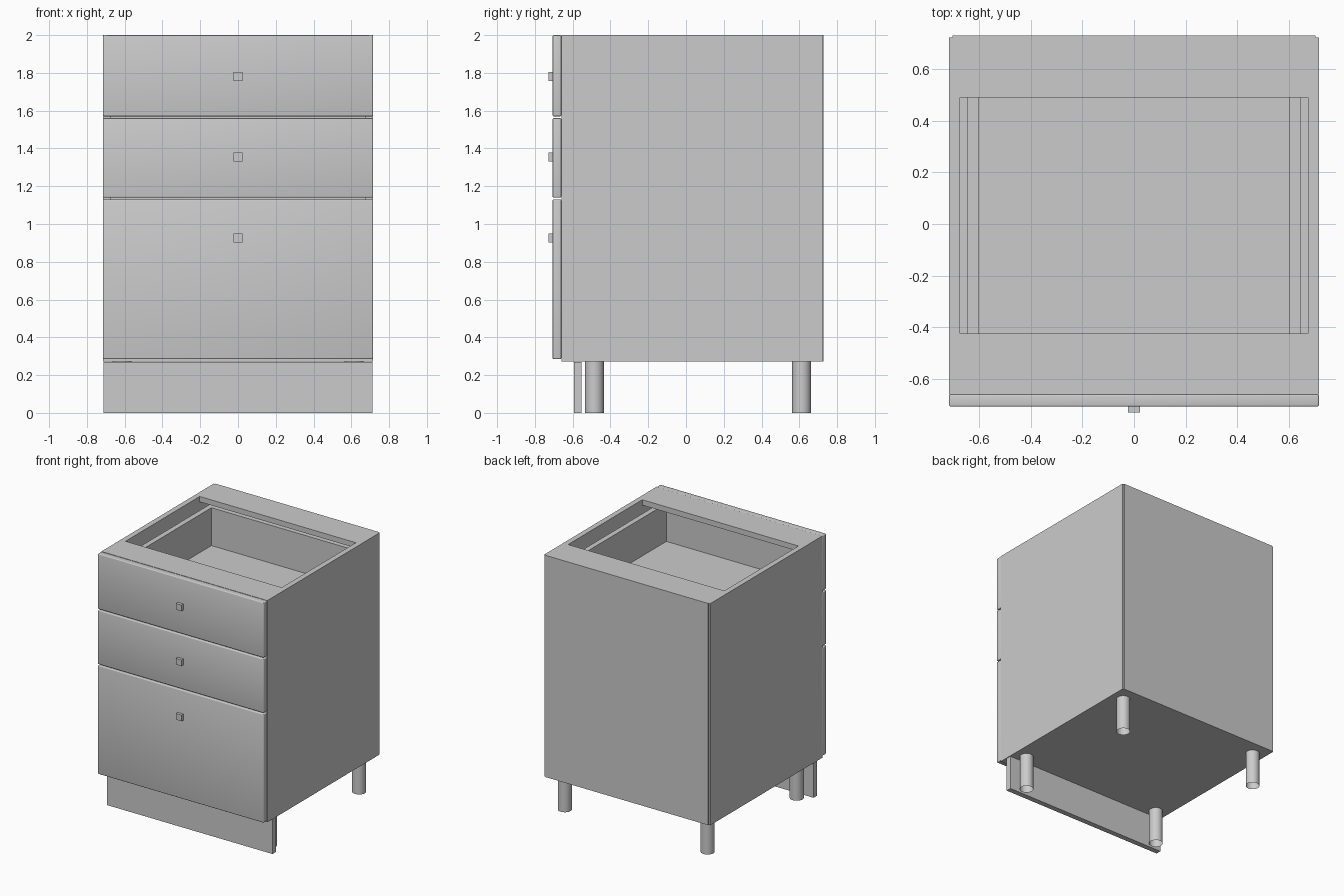
import bpy
import bmesh
from mathutils import Vector

if "Cube" in bpy.data.objects:
    bpy.data.objects.remove(bpy.data.objects["Cube"], do_unlink=True)

# Single painted finish
grey = bpy.data.materials.new("light_grey")
grey.use_nodes = True
GREY = (0.6, 0.6, 0.6, 1)
grey.diffuse_color = GREY
grey.node_tree.nodes["Principled BSDF"].inputs["Base Color"].default_value = GREY


def finish(name, bm):
    mesh = bpy.data.meshes.new(name)
    bm.to_mesh(mesh)
    bm.free()
    mesh.materials.append(grey)
    obj = bpy.data.objects.new(name, mesh)
    bpy.context.collection.objects.link(obj)
    return obj


def box(name, x, y, z, bevel=0):
    """Box from (min, max) pairs; a bevel also gives it soft shading."""
    lo, hi = Vector((x[0], y[0], z[0])), Vector((x[1], y[1], z[1]))
    bm = bmesh.new()
    bmesh.ops.create_cube(bm, size=1)
    for v in bm.verts:
        v.co = (lo + hi) / 2 + v.co * (hi - lo)
    if bevel:
        bmesh.ops.bevel(bm, geom=bm.edges[:], offset=bevel, segments=3,
                        profile=0.5, affect='EDGES')
        for f in bm.faces:
            f.smooth = True
    return finish(name, bm)


W, T = 0.715, 0.042           # half width, board thickness
IN = W - T                    # inner half width
FRONT, BACK = -0.66, 0.722    # carcass depth
BASE, TOP = 0.273, 2.0        # carcass height

# Carcass
for side, s in (("left", 1), ("right", -1)):
    box(side + "_side_panel", sorted((s * IN, s * W)), (FRONT, BACK), (BASE, TOP))
box("bottom_panel", (-IN, IN), (FRONT, BACK), (BASE, BASE + T))
box("front_top_rail", (-IN, IN), (FRONT, -0.423), (TOP - T, TOP))
box("rear_top_rail", (-IN, IN), (0.49, BACK), (TOP - T, TOP))
box("back_panel", (-0.702, 0.702), (BACK, 0.729), (BASE, TOP))

# Drawers: front, knob and open box behind it
drawers = [("top", 1.57, 2.0, 1.782, 1.915),
           ("middle", 1.14, 1.56, 1.355, 1.48),
           ("bottom", 0.285, 1.13, 0.925, 1.0)]
OUT, INN = 0.643, 0.602
BOX_FRONT, BOX_BACK = FRONT, 0.575
for name, z0, z1, knob_z, box_top in drawers:
    box(name + "_drawer_front", (-W, W), (-0.706, FRONT), (z0, z1), bevel=0.006)
    box(name + "_knob", (-0.024, 0.024), (-0.729, -0.705),
        (knob_z - 0.024, knob_z + 0.024))
    low = z0 + 0.035
    walls = (low, box_top)
    for side, s in (("left", 1), ("right", -1)):
        box(f"{name}_drawer_{side}_wall", sorted((s * INN, s * OUT)),
            (BOX_FRONT, BOX_BACK), walls)
    box(name + "_drawer_inner_front", (-INN, INN), (BOX_FRONT, BOX_FRONT + T), walls)
    box(name + "_drawer_rear_wall", (-INN, INN), (BOX_BACK - T, BOX_BACK), walls)
    box(name + "_drawer_floor", (-INN, INN),
        (BOX_FRONT + T, BOX_BACK - T), (low, low + 0.015))

# Plinth board
box("plinth", (-0.713, 0.713), (-0.594, -0.552), (0, BASE - 0.003))

# Open tubular legs
for x in (-0.615, 0.615):
    for y in (-0.485, 0.612):
        bm = bmesh.new()
        bmesh.ops.create_cone(bm, cap_ends=False, segments=32,
                              radius1=0.05, radius2=0.05, depth=BASE)
        bmesh.ops.translate(bm, vec=(x, y, BASE / 2), verts=bm.verts)
        for f in bm.faces:
            f.smooth = True
        place = ("front" if y < 0 else "rear") + ("_left" if x > 0 else "_right")
        finish(place + "_leg", bm)
